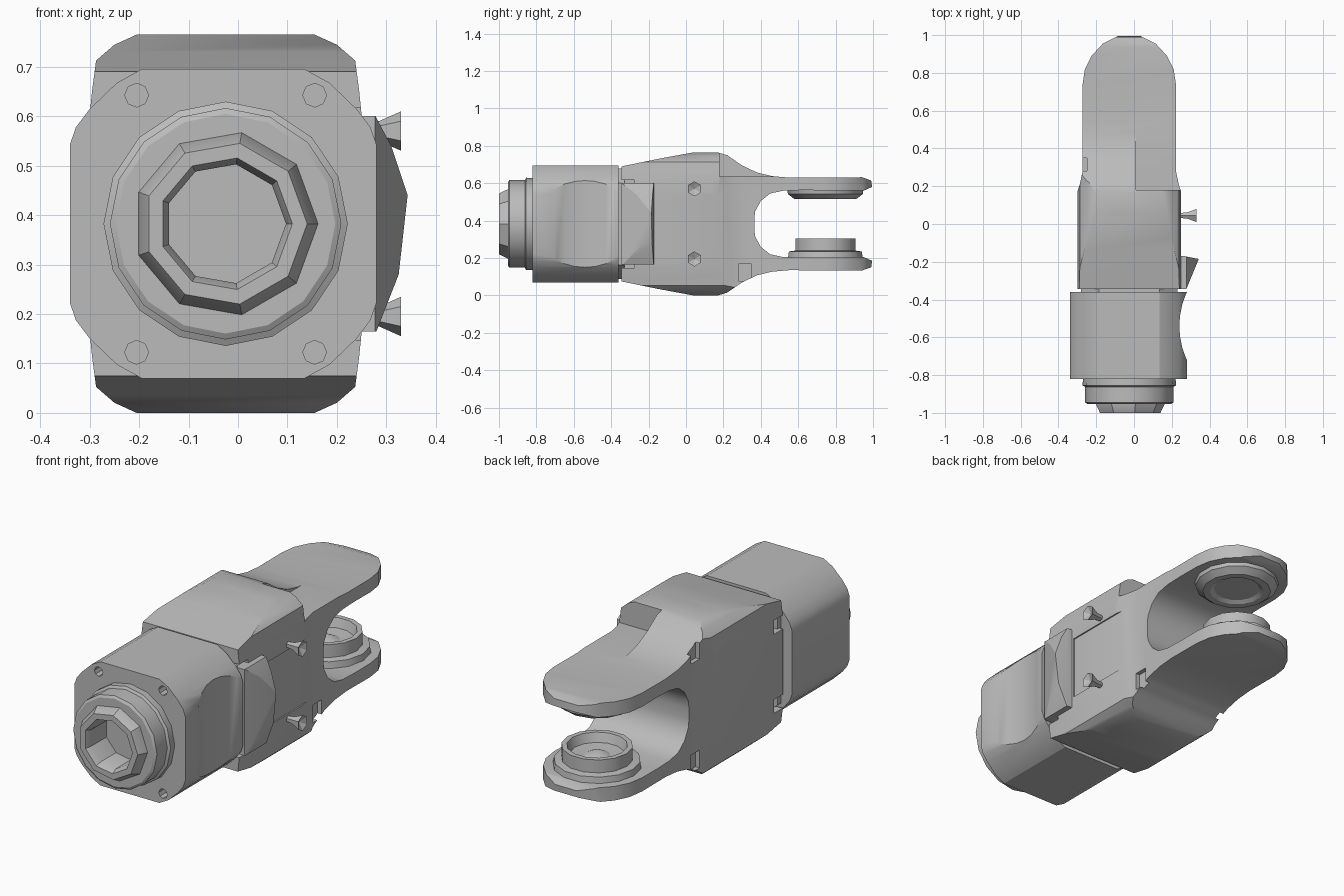
import bpy, bmesh, math
from mathutils import Vector, Matrix

if "Cube" in bpy.data.objects:
    bpy.data.objects.remove(bpy.data.objects["Cube"], do_unlink=True)

CX, CZ = -0.025, 0.3825      # centre line of the joint

grey = bpy.data.materials.new("plain_grey")
grey.use_nodes = True
grey.diffuse_color = (0.5, 0.5, 0.5, 1)
grey.node_tree.nodes["Principled BSDF"].inputs["Base Color"].default_value = (0.5, 0.5, 0.5, 1)


def finish(name, bm):
    bmesh.ops.remove_doubles(bm, verts=bm.verts, dist=1e-5)
    bmesh.ops.recalc_face_normals(bm, faces=bm.faces)
    mesh = bpy.data.meshes.new(name)
    bm.to_mesh(mesh)
    bm.free()
    mesh.materials.append(grey)
    obj = bpy.data.objects.new(name, mesh)
    bpy.context.collection.objects.link(obj)
    return obj


def prism(name, pts, axis, lo, hi):
    """Extrude a flat outline along one axis."""
    bm = bmesh.new()
    place = {"x": lambda a, b: (lo, a, b), "y": lambda a, b: (a, lo, b), "z": lambda a, b: (a, b, lo)}[axis]
    face = bm.faces.new([bm.verts.new(place(*p)) for p in pts])
    made = bmesh.ops.extrude_face_region(bm, geom=[face])["geom"]
    step = Vector([(hi - lo) * (axis == k) for k in "xyz"])
    bmesh.ops.translate(bm, vec=step, verts=[v for v in made if isinstance(v, bmesh.types.BMVert)])
    return finish(name, bm)


def box(name, x, y, z):
    return prism(name, [(x[0], y[0]), (x[1], y[0]), (x[1], y[1]), (x[0], y[1])], "z", *z)


def lathe(name, profile, centre, axis, sides):
    """Turn (radius, height) points around an axis through centre."""
    bm = bmesh.new()
    verts = [bm.verts.new((r, 0, h)) for r, h in profile]
    edges = [bm.edges.new(pair) for pair in zip(verts, verts[1:])]
    bmesh.ops.spin(bm, geom=verts + edges, cent=(0, 0, 0), axis=(0, 0, 1),
                   angle=math.tau, steps=sides, use_merge=True)
    turn = Vector((0, 0, 1)).rotation_difference(Vector(axis)).to_matrix().to_4x4()
    bmesh.ops.transform(bm, matrix=Matrix.Translation(centre) @ turn, verts=bm.verts)
    return finish(name, bm)


def combine(obj, other, operation="DIFFERENCE"):
    mod = obj.modifiers.new("cut", "BOOLEAN")
    mod.operation, mod.solver, mod.object = operation, "EXACT", other
    bpy.context.view_layer.objects.active = obj
    bpy.ops.object.modifier_apply(modifier=mod.name)
    bpy.data.objects.remove(other, do_unlink=True)


def quad_outline(corner, cx, cz):
    """Mirror one corner's points into a closed symmetric outline."""
    right = corner + [(x, -z) for x, z in reversed(corner)]
    left = [(-x, z) for x, z in reversed(right)]
    return [(cx + x, cz + z) for x, z in right + left]


# Fork body: side profile, trimmed by the plan and the front section
upper = [(-.345, .69), (-.15, .73), (.04, .765), (.17, .765), (.22, .75), (.30, .695), (.38, .657),
         (.46, .638), (.55, .63), (.94, .632), (.99, .615), (.995, .58), (.95, .56), (.62, .563),
         (.52, .56), (.45, .545), (.40, .505), (.37, .45), (.365, .41)]
side = upper + [(y, 2 * CZ - z) for y, z in reversed(upper)]
fork = prism("fork_body", side, "x", -.5, .5)
half = [(.275, -.4), (.275, .17), (.262, .21), (.247, .28), (.247, .74), (.235, .82), (.2, .89),
        (.14, .955), (.06, .995)]
plan = [(CX + x, y) for x, y in half] + [(CX - x, y) for x, y in reversed(half)]
combine(fork, prism("plan_trim", plan, "z", -.2, 1), "INTERSECT")
section = quad_outline([(.18, .3825), (.225, .362), (.262, .33), (.27, .27), (.275, .22)], CX, CZ)
combine(fork, prism("section_trim", section, "y", -.6, 1.2), "INTERSECT")

# Pockets in the fork: stepped shoulder, bolt corners, small arm notches, side panel
combine(fork, box("shoulder_cut", (.01, .4), (.18, .5), (.635, .9)))
for sx in (-1, 1):
    for sz in (-1, 1):
        x, z = CX + sx * .275, CZ + sz * .2
        combine(fork, box("bolt_cut", (x - .04, x + .04), (-.4, -.275), (z - .035, z + .035)))
        if (sx, sz) != (1, 1):
            x, z = CX + sx * .26, CZ + sz * .275
            combine(fork, box("arm_cut", (x - .035, x + .035), (.28, .35), (z - .03, z + .06)))
combine(fork, box("panel_cut", (.243, .4), (-.16, .2), (.22, .545)))

# Motor housing with a hollowed left side and four screw holes
corner = [(.165, .3125), (.215, .285), (.27, .232), (.298, .195), (.31, .16)]
motor = prism("motor_housing", quad_outline(corner, -.03, CZ), "y", -.82, -.36)
hollow = [(.667 + .427 * math.cos(a), -.54 + .427 * math.sin(a))
          for a in [math.tau * i / 48 for i in range(48)]]
combine(motor, prism("hollow_cut", hollow, "z", -.1, 1))
for sx in (-1, 1):
    for sz in (-1, 1):
        spot = (CX + sx * .18, -.86, CZ + sz * .26)
        combine(motor, lathe("screw_cut", [(0, 0), (.024, 0), (.024, .12), (0, .12)], spot, (0, 1, 0), 8))

# Recessed neck between the motor and the fork
neck = prism("joint_neck", quad_outline([(.16, .295), (.255, .22)], CX, CZ), "y", -.37, -.33)

# Stepped front collar and hollow hex-like nut
collar = lathe("front_collar", [(0, -.8), (.245, -.8), (.247, -.855), (.234, -.862), (.234, -.945),
                                (.222, -.952), (.13, -.952), (.13, -.84), (0, -.84)],
               (CX, 0, CZ), (0, 1, 0), 16)
nut = lathe("front_nut", [(.187, -.93), (.187, -.955), (.165, -1), (.135, -1), (.122, -.97),
                          (.122, -.85), (0, -.85)], (CX, 0, CZ), (0, 1, 0), 9)

# Flared connector on the left flank
flare = prism("side_connector", [(.2, -.345), (.277, -.345), (.343, -.185), (.265, -.17), (.2, -.17)],
              "z", 0, 1)
shape = [(.15, .165), (.28, .165), (.325, .28), (.343, .44), (.31, .54), (.278, .6), (.15, .6)]
combine(flare, prism("connector_trim", shape, "y", -.5, 0), "INTERSECT")

# Flared screws on the left flank
screws = [lathe("side_screw", [(0, 0), (.014, 0), (.02, .05), (.04, .095), (0, .075)],
                (.235, .045, z), (1, 0, 0), 6) for z in (.57, .195)]

# Bearing pads facing each other inside the fork
lower_pad = lathe("lower_bearing", [(0, 0), (.205, 0), (.2, .035), (.165, .04), (.165, .105),
                                    (.14, .105), (.125, .06), (.06, .055), (0, .085)],
                  (CX, .745, .2), (0, 0, 1), 14)
upper_pad = lathe("upper_bearing", [(0, 0), (.205, 0), (.2, .03), (.165, .057), (.13, .057),
                                    (.11, .045), (0, .05)], (CX, .745, .572), (0, 0, -1), 14)

# Smooth shading with sharp edges kept
bpy.ops.object.select_all(action="DESELECT")
for obj in [fork, motor, neck, collar, nut, flare, lower_pad, upper_pad] + screws:
    obj.select_set(True)
bpy.context.view_layer.objects.active = fork
bpy.ops.object.shade_smooth_by_angle(angle=math.radians(28))
